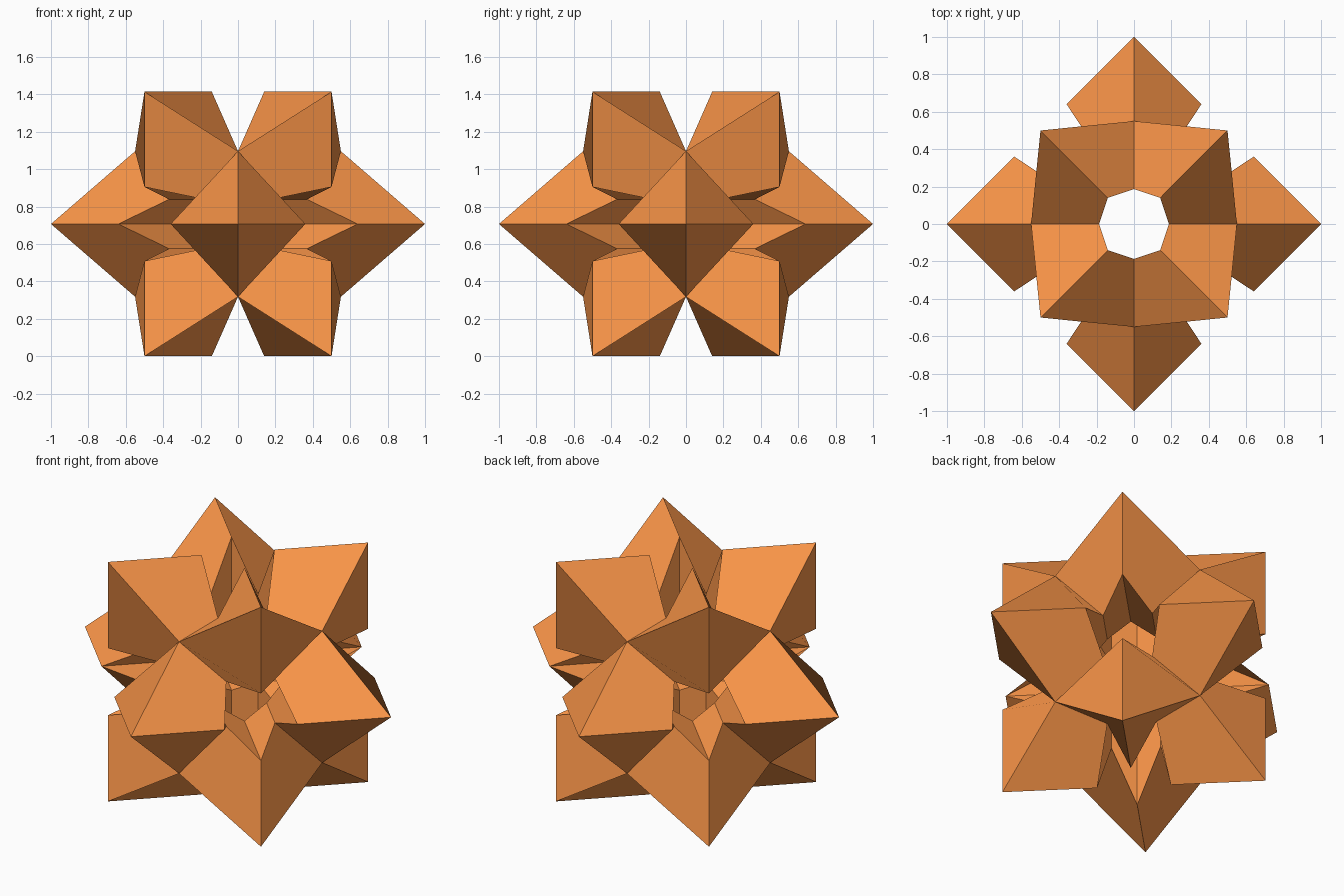
import bpy, bmesh, math
from mathutils import Matrix, Vector

if "Cube" in bpy.data.objects:
    bpy.data.objects.remove(bpy.data.objects["Cube"])

# key distances from the centre (cubic axes)
TIP, LIP, VALLEY, CORE = 0.7071, 0.198, 0.389, 0.132

# one 1/48 sector: an outer star facet and the tunnel wall behind it
lip = Vector((LIP, 0, TIP))
tip = Vector((TIP, 0, TIP))
corner = Vector((VALLEY, VALLEY, VALLEY))
notch = Vector((CORE, CORE, VALLEY))
core = Vector((CORE, CORE, CORE))
inner_ridge = Vector((LIP, 0, LIP))
WALL = (lip, notch, core, inner_ridge)
SIDE_FACET = (lip, tip, corner, notch)    # folds outward, lip to corner
CAP_FACET = (tip, corner, notch, lip)     # folds inward, tip to notch


def symmetries():
    """All 48 signed axis permutations of the cube."""
    for order in ((0, 1, 2), (1, 2, 0), (2, 0, 1), (0, 2, 1), (2, 1, 0), (1, 0, 2)):
        for n in range(8):
            m = Matrix(((0, 0, 0), (0, 0, 0), (0, 0, 0)))
            for row, col in enumerate(order):
                m[row][col] = -1 if n >> row & 1 else 1
            yield m


# repeat the sector around the cube, keeping faces outward
bm = bmesh.new()
for m in symmetries():
    # facets round the top and bottom openings fold the other way
    facet = CAP_FACET if m[2][2] else SIDE_FACET
    for face in (facet, WALL):
        pts = [m @ p for p in face]
        if m.determinant() < 0:
            pts = [pts[0]] + pts[:0:-1]
        bm.faces.new([bm.verts.new(p) for p in pts])
bmesh.ops.remove_doubles(bm, verts=bm.verts, dist=0.0005)

# turn onto the diagonal and stand on the ground
place = Matrix.Translation((0, 0, TIP)) @ Matrix.Rotation(math.radians(45), 4, 'Z')
bmesh.ops.transform(bm, matrix=place, verts=bm.verts)

mesh = bpy.data.meshes.new("hollow_star")
bm.to_mesh(mesh)
bm.free()
star = bpy.data.objects.new("hollow_star", mesh)
bpy.context.collection.objects.link(star)

# orange material
mat = bpy.data.materials.new("orange")
mat.diffuse_color = (0.95, 0.3, 0.065, 1)
mat.use_nodes = True
mat.node_tree.nodes["Principled BSDF"].inputs["Base Color"].default_value = mat.diffuse_color
mesh.materials.append(mat)
